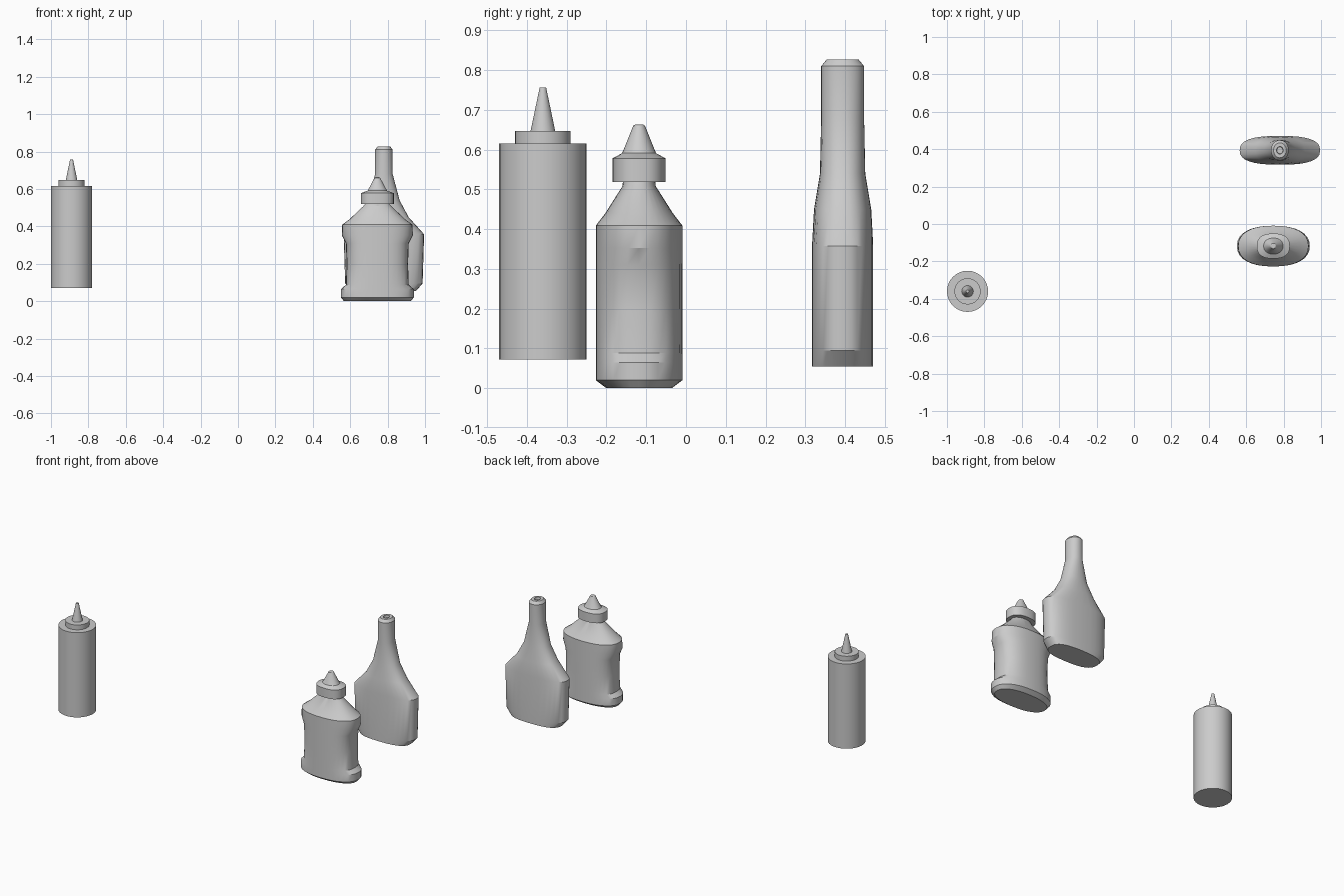
import bpy, math
from math import radians


def loft(name, cx, cy, rings, segs=32):
    """Stack oval rings (z, half width x, half depth y, squareness) into a closed solid."""
    verts, faces = [], []
    for z, hx, hy, n in rings:
        for i in range(segs):
            a = 2 * math.pi * i / segs
            c, s = math.cos(a), math.sin(a)
            x = math.copysign(abs(c) ** (2 / n), c) if abs(c) > 1e-6 else 0
            y = math.copysign(abs(s) ** (2 / n), s) if abs(s) > 1e-6 else 0
            verts.append((cx + hx * x, cy + hy * y, z))
    for r in range(len(rings) - 1):
        for i in range(segs):
            j = (i + 1) % segs
            a, b = r * segs, (r + 1) * segs
            faces.append((a + i, a + j, b + j, b + i))
    faces.append(tuple(reversed(range(segs))))
    top = (len(rings) - 1) * segs
    faces.append(tuple(range(top, top + segs)))
    mesh = bpy.data.meshes.new(name)
    mesh.from_pydata(verts, [], faces)
    obj = bpy.data.objects.new(name, mesh)
    bpy.context.collection.objects.link(obj)
    bpy.ops.object.select_all(action='DESELECT')
    obj.select_set(True)
    bpy.context.view_layer.objects.active = obj
    bpy.ops.object.shade_smooth_by_angle(angle=radians(25))
    return obj


def round_rings(*pairs):
    return [(z, r, r, 2) for z, r in pairs]


# Plain round squeeze bottle: body, collar and pointed nozzle
X, Y = -0.89, -0.36
loft("round_bottle_body", X, Y, round_rings(
    (0.072, 0.11), (0.616, 0.11), (0.616, 0.07), (0.647, 0.07),
    (0.647, 0.031), (0.757, 0.008)))

# Waisted oval bottle: foot flange, narrow grip, shoulder and neck
X, Y = 0.745, -0.118
loft("waisted_bottle_body", X, Y, [
    (0.0, 0.178, 0.082, 2.3), (0.02, 0.195, 0.109, 2.3),
    (0.065, 0.195, 0.109, 2.3), (0.088, 0.168, 0.109, 2.5),
    (0.2, 0.164, 0.109, 2.5), (0.31, 0.168, 0.109, 2.5),
    (0.352, 0.19, 0.109, 2.3), (0.409, 0.188, 0.109, 2.3),
    (0.44, 0.147, 0.085, 2.3), (0.508, 0.075, 0.042, 2.2),
    (0.525, 0.06, 0.04, 2.2)])

# Its oval cap and spout
loft("waisted_bottle_cap", X, Y, [
    (0.519, 0.088, 0.067, 2.5), (0.578, 0.088, 0.067, 2.5),
    (0.591, 0.052, 0.043, 2.2), (0.6, 0.047, 0.039, 2),
    (0.66, 0.015, 0.015, 2), (0.663, 0.01, 0.01, 2)])

# Flat wide bottle: chamfered base, sloping shoulders, long neck with recessed tip
X, Y = 0.78, 0.394
loft("flat_bottle_body", X, Y, [
    (0.055, 0.172, 0.077, 2.7), (0.095, 0.207, 0.077, 2.6),
    (0.358, 0.215, 0.077, 2.6), (0.45, 0.132, 0.072, 2.5),
    (0.54, 0.084, 0.057, 2.3), (0.68, 0.047, 0.054, 2.1),
    (0.81, 0.047, 0.054, 2.1), (0.827, 0.034, 0.04, 2),
    (0.827, 0.018, 0.02, 2), (0.812, 0.016, 0.018, 2)])
